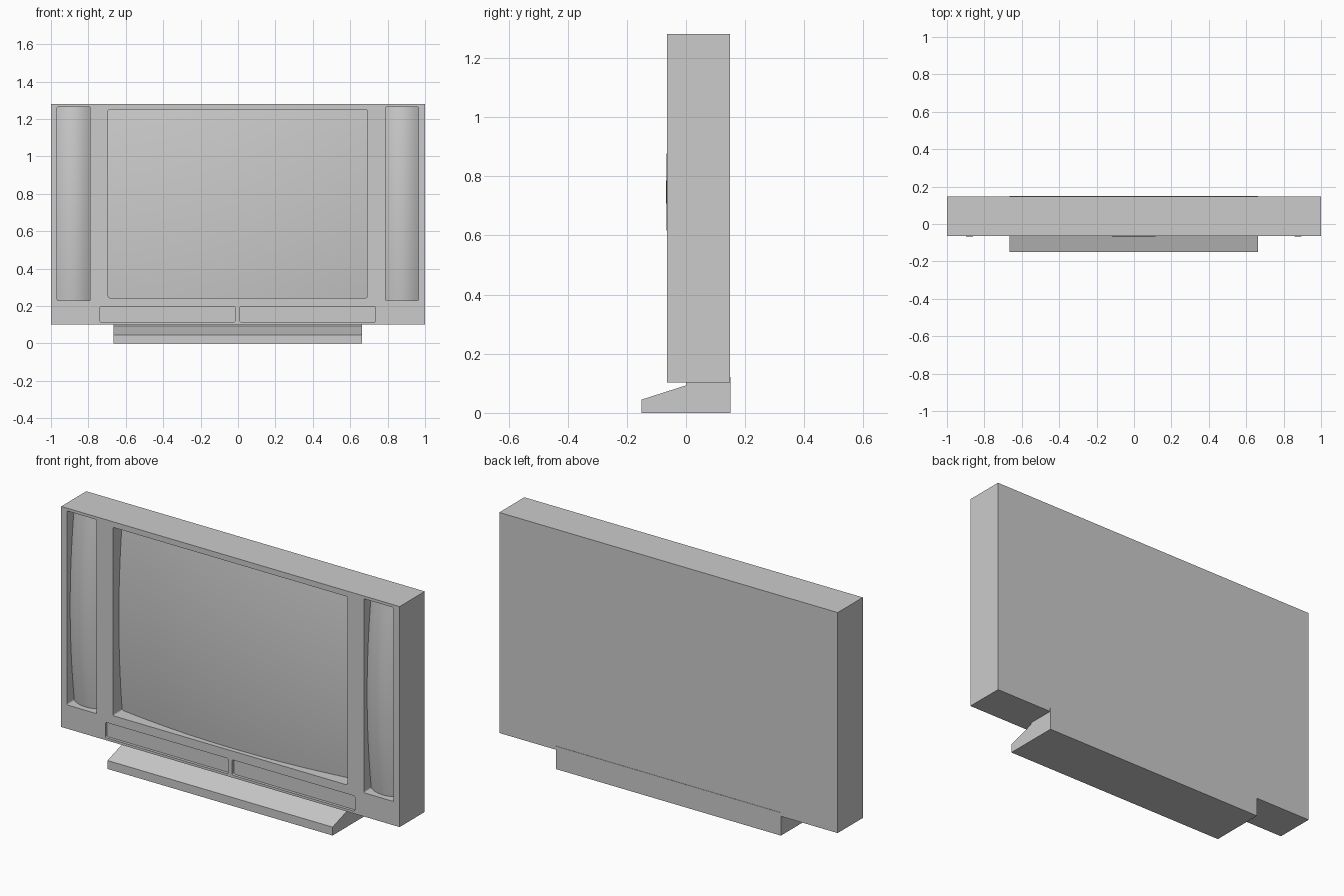
import bpy, bmesh

cube = bpy.data.objects.get("Cube")
if cube:
    bpy.data.objects.remove(cube, do_unlink=True)

grey = bpy.data.materials.new("plain_grey")
grey.use_nodes = True
tint = (0.6, 0.6, 0.6, 1)
grey.diffuse_color = tint
grey.node_tree.nodes["Principled BSDF"].inputs["Base Color"].default_value = tint

FRONT, BACK = -0.064, 0.148


def add_object(name, bm):
    mesh = bpy.data.meshes.new(name)
    bm.to_mesh(mesh)
    bm.free()
    mesh.materials.append(grey)
    ob = bpy.data.objects.new(name, mesh)
    bpy.context.collection.objects.link(ob)
    return ob


def box(name, x0, x1, y0, y1, z0, z1, corner=0):
    """Box, optionally with rounded corners as seen from the front."""
    bm = bmesh.new()
    bmesh.ops.create_cube(bm, size=1)
    for v in bm.verts:
        v.co.x = x1 if v.co.x > 0 else x0
        v.co.y = y1 if v.co.y > 0 else y0
        v.co.z = z1 if v.co.z > 0 else z0
    if corner:
        edges = [e for e in bm.edges if abs(e.verts[0].co.y - e.verts[1].co.y) > 1e-5]
        bmesh.ops.bevel(bm, geom=edges, offset=corner, segments=3,
                        profile=0.5, affect='EDGES')
    return add_object(name, bm)


def domed_panel(name, x0, x1, z0, z1, bulge_x, bulge_z, nx, nz):
    """Panel that is sunk at its rim and swells just past the cabinet front."""
    bm = bmesh.new()
    bmesh.ops.create_grid(bm, x_segments=nx, y_segments=nz, size=1)
    margin = 0.002
    hx, hz = (x1 - x0) / 2 + margin, (z1 - z0) / 2 + margin
    for v in bm.verts:
        dx, dz = v.co.x * hx, v.co.y * hz
        depth = bulge_x * dx * dx + bulge_z * dz * dz - 0.003
        v.co = ((x0 + x1) / 2 + dx, FRONT + depth, (z0 + z1) / 2 + dz)
    bm.normal_update()
    for f in bm.faces:
        f.smooth = True
        if f.normal.y > 0:
            f.normal_flip()
    return add_object(name, bm)


# Cabinet with front pockets: (x0, x1, z0, z1, depth)
cabinet = box("cabinet", -1, 1, FRONT, BACK, 0.102, 1.28)
screen = (-0.694, 0.691, 0.244, 1.25)
speakers = {"right_speaker": (-0.967, -0.79, 0.229, 1.265),
            "left_speaker": (0.788, 0.965, 0.229, 1.265)}
drawers = [(-0.739, -0.014, 0.115, 0.197), (0.01, 0.735, 0.115, 0.197)]
pockets = [(screen, 0.1)] + [(s, 0.09) for s in speakers.values()]
pockets += [(d, 0.015) for d in drawers]

cutters = []
for (x0, x1, z0, z1), depth in pockets:
    cutter = box("pocket_cutter", x0, x1, FRONT - 0.05, FRONT + depth, z0, z1, 0.007)
    cutter.hide_render = True
    cutters.append(cutter)
    mod = cabinet.modifiers.new("pocket", 'BOOLEAN')
    mod.operation = 'DIFFERENCE'
    mod.solver = 'EXACT'
    mod.object = cutter

# Bake the cuts, then drop the cutters
graph = bpy.context.evaluated_depsgraph_get()
carved = bpy.data.meshes.new_from_object(cabinet.evaluated_get(graph))
cabinet.modifiers.clear()
cabinet.data = carved
carved.materials.clear()
carved.materials.append(grey)
for cutter in cutters:
    bpy.data.objects.remove(cutter, do_unlink=True)

# Curved screen and speaker covers
domed_panel("screen", *screen, 0.11, 0.11, 24, 18)
for name, area in speakers.items():
    domed_panel(name, *area, 4.0, 0.13, 10, 16)

# Sloping stand, extruded from its side profile
profile = [(-0.15, 0), (-0.15, 0.045), (0, 0.093), (0, 0.122), (0.15, 0.122), (0.15, 0)]
bm = bmesh.new()
side = bm.faces.new([bm.verts.new((-0.666, y, z)) for y, z in profile])
sweep = bmesh.ops.extrude_face_region(bm, geom=[side], use_keep_orig=True)
for item in sweep["geom"]:
    if isinstance(item, bmesh.types.BMVert):
        item.co.x = 0.664
bmesh.ops.recalc_face_normals(bm, faces=bm.faces)
add_object("stand", bm)
